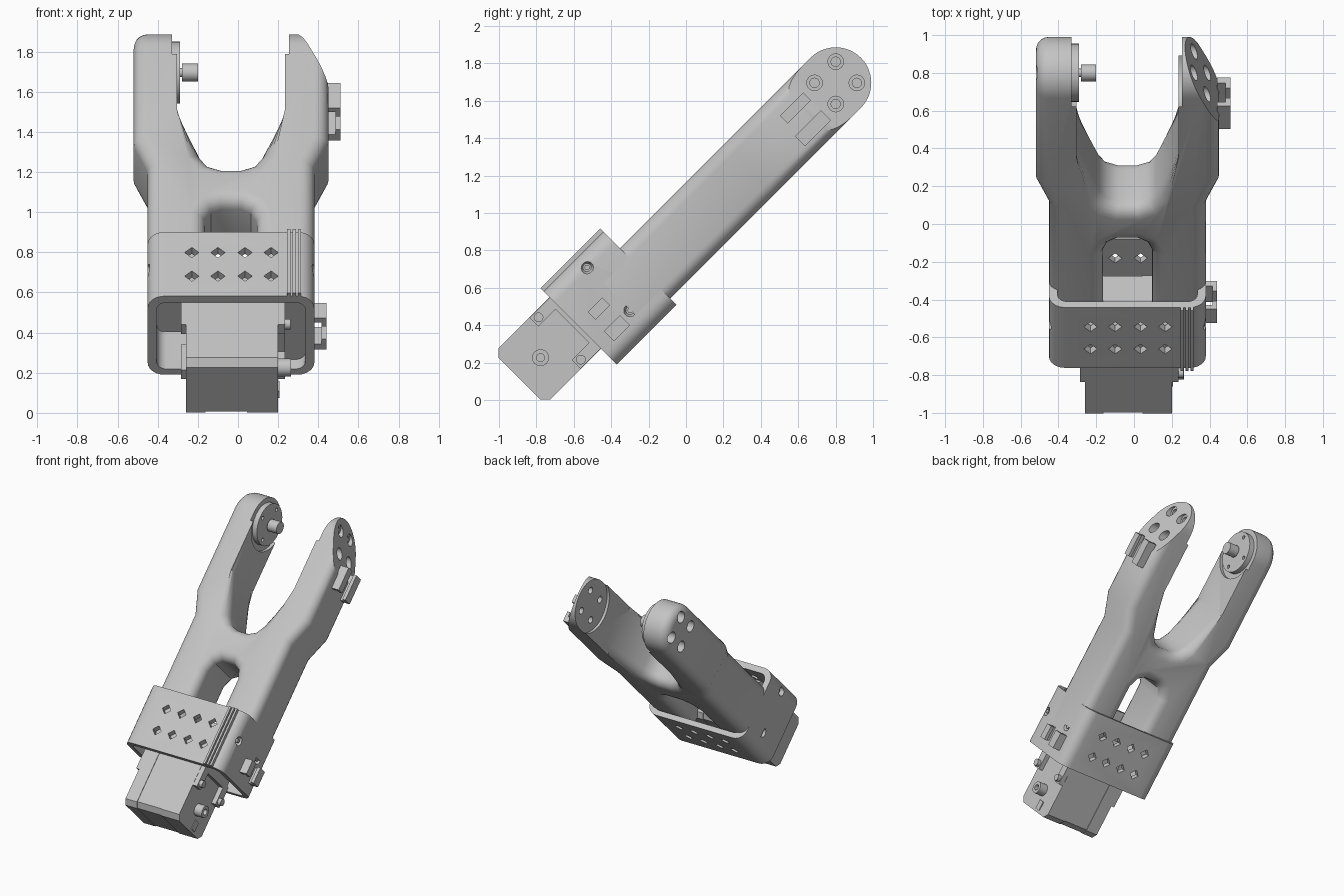
import bpy, bmesh
from math import pi, radians
from mathutils import Matrix, Vector

if "Cube" in bpy.data.objects:
    bpy.data.objects.remove(bpy.data.objects["Cube"])

grey = bpy.data.materials.new("light grey plastic")
grey.use_nodes = True
COLOUR = (0.55, 0.55, 0.55, 1)
grey.diffuse_color = COLOUR
grey.node_tree.nodes["Principled BSDF"].inputs["Base Color"].default_value = COLOUR

# Everything is built lying flat (y along the arm, z through it), then tilted.
TILT = Matrix.Rotation(radians(45), 4, 'X')
MID = -0.035                  # symmetry plane of the arm
AXIS_Y, AXIS_Z = 1.765, 0.633  # joint axis at the fork tips
parts = []


def add_box(bm, x0, x1, y0, y1, z0, z1):
    size = Matrix.Diagonal((x1 - x0, y1 - y0, z1 - z0, 1))
    centre = Vector((x0 + x1, y0 + y1, z0 + z1)) / 2
    return bmesh.ops.create_cube(bm, size=1, matrix=Matrix.Translation(centre) @ size)["verts"]


def add_rod(bm, x0, x1, y, z, r, r2=None, seg=32):
    place = Matrix.Translation(((x0 + x1) / 2, y, z)) @ Matrix.Rotation(pi / 2, 4, 'Y')
    bmesh.ops.create_cone(bm, cap_ends=True, segments=seg, radius1=r,
                          radius2=r if r2 is None else r2, depth=x1 - x0, matrix=place)


def add_prism(bm, points, z0, z1):
    base = bm.faces.new([bm.verts.new((x, y, z0)) for x, y in points])
    top = bmesh.ops.extrude_face_region(bm, geom=[base])["geom"]
    bmesh.ops.translate(bm, vec=(0, 0, z1 - z0),
                        verts=[v for v in top if isinstance(v, bmesh.types.BMVert)])
    bmesh.ops.recalc_face_normals(bm, faces=bm.faces)


def bevel(bm, edges, width, seg):
    bmesh.ops.bevel(bm, geom=edges, offset=width, segments=seg, profile=0.5,
                    affect='EDGES', clamp_overlap=False)


def along(edge, axis):
    d = edge.verts[0].co - edge.verts[1].co
    return abs(d[axis]) > 0.99 * d.length


def finish(bm, name):
    mesh = bpy.data.meshes.new(name)
    bm.to_mesh(mesh)
    bm.free()
    mesh.materials.append(grey)
    obj = bpy.data.objects.new(name, mesh)
    bpy.context.collection.objects.link(obj)
    parts.append(obj)
    return obj


def cut(obj, bm):
    cutter = finish(bm, "cutter")
    parts.remove(cutter)
    cutter.hide_render = True
    bpy.context.view_layer.objects.active = obj
    mod = obj.modifiers.new("cut", 'BOOLEAN')
    mod.operation, mod.object, mod.solver = 'DIFFERENCE', cutter, 'EXACT'
    bpy.ops.object.modifier_apply(modifier=mod.name)
    bpy.data.objects.remove(cutter)


# Forked arm: half outline from the slot round to the valley, mirrored
half = [(0.05, 0.68), (0.10, 0.65), (0.13, 0.58), (0.13, 0.13), (0.415, 0.13),
        (0.415, 0.94), (0.485, 1.12), (0.485, 1.955), (0.27, 1.955), (0.27, 1.32),
        (0.15, 1.01), (0.11, 0.95), (0.05, 0.925)]
outline = [(MID + x, y) for x, y in half] + [(MID - x, y) for x, y in reversed(half)]
bm = bmesh.new()
add_prism(bm, outline, 0.443, 0.823)
bevel(bm, [e for e in bm.edges if along(e, 0) and e.verts[0].co.y > 1.9], 0.1899, 12)
bmesh.ops.remove_doubles(bm, verts=bm.verts, dist=0.001)
soft = []
for e in bm.edges:
    mid = (e.verts[0].co + e.verts[1].co) / 2
    inner_tip = mid.y > 1.35 and abs(mid.x - MID) < 0.4
    if e.is_manifold and e.calc_face_angle() > 1.0 and not inner_tip and mid.y > 0.15:
        soft.append(e)
bevel(bm, soft, 0.07, 5)
arm = finish(bm, "forked_arm")

# Tapered right tip, and the round joint recess between the tips
bm = bmesh.new()
add_prism(bm, [(0.455, 1.53), (0.268, 1.96), (0.3, 2.2), (0.7, 2.2), (0.7, 1.53)], 0.3, 1)
cut(arm, bm)
bm = bmesh.new()
add_rod(bm, -0.33, 0.255, AXIS_Y, AXIS_Z, 0.2, seg=48)
cut(arm, bm)

# Screw holes with wide outer wells
for r, x0, x1 in ((0.025, -0.7, 0.7), (0.042, 0.29, 0.7), (0.042, -0.7, -0.37)):
    bm = bmesh.new()
    for dy in (-0.08, 0.08):
        for dz in (-0.08, 0.08):
            add_rod(bm, x0, x1, AXIS_Y + dy, AXIS_Z + dz, r, seg=16)
    cut(arm, bm)

# Joint horn on the left tip
bm = bmesh.new()
add_rod(bm, -0.335, -0.29, AXIS_Y, AXIS_Z, 0.155)
add_rod(bm, -0.30, -0.255, AXIS_Y, AXIS_Z, 0.088)
horn = finish(bm, "joint_horn")
bm = bmesh.new()
add_rod(bm, -0.28, -0.2, AXIS_Y, AXIS_Z, 0.045)
for dy, dz in ((0.12, 0), (-0.12, 0), (0, 0.12), (0, -0.12)):
    add_rod(bm, -0.31, -0.2, AXIS_Y + dy, AXIS_Z + dz, 0.014, seg=12)
cut(horn, bm)
bm = bmesh.new()
add_rod(bm, -0.30, -0.265, AXIS_Y, AXIS_Z, 0.022, seg=16)
finish(bm, "horn_screw")

# Motor sleeve: rounded open tube
bm = bmesh.new()
add_box(bm, -0.45, 0.38, -0.127, 0.325, 0.396, 0.95)
bevel(bm, [e for e in bm.edges if along(e, 1)], 0.085, 6)
sleeve = finish(bm, "motor_sleeve")
bm = bmesh.new()
add_box(bm, -0.405, 0.335, -0.5, 0.6, 0.436, 0.905)
bevel(bm, [e for e in bm.edges if along(e, 1)], 0.05, 5)
cut(sleeve, bm)

# Diamond vents through both broad plates
bm = bmesh.new()
for x in (-0.23, -0.1, 0.035, 0.165):
    for y in (0.014, 0.18):
        r = 0.036
        add_prism(bm, [(x - r, y), (x, y - r), (x + r, y), (x, y + r)], 0.2, 1.2)
cut(sleeve, bm)

# Countersunk screw holes in the sleeve sides
bm = bmesh.new()
for z in (0.55, 0.875):
    add_rod(bm, 0.35, 0.40, 0.127, z, 0.022, 0.042, seg=20)
    add_rod(bm, -0.47, -0.42, 0.127, z, 0.042, 0.022, seg=20)
cut(sleeve, bm)
bm = bmesh.new()
for z in (0.55, 0.875):
    add_rod(bm, 0.35, 0.375, 0.127, z, 0.014, seg=16)
finish(bm, "sleeve_screws")

# Ribs along the sleeve
bm = bmesh.new()
for x in (0.245, 0.272, 0.299):
    add_box(bm, x, x + 0.016, -0.127, 0.325, 0.92, 0.972)
finish(bm, "sleeve_ribs")

# Inner wall beside the motor
bm = bmesh.new()
add_box(bm, 0.225, 0.35, -0.06, 0.2, 0.43, 0.91)
finish(bm, "inner_wall")

# Cable clips: two facing hooks on each
for name, x, y0, y1, z in (("upper_clip", 0.44, 1.41, 1.605, 0.615),
                           ("lower_clip", 0.37, -0.05, 0.07, 0.60)):
    length = y1 - y0
    bm = bmesh.new()
    add_box(bm, x, x + 0.07, y0, y1, z - 0.105, z - 0.065)
    add_box(bm, x + 0.045, x + 0.07, y0, y1, z - 0.105, z - 0.03)
    add_box(bm, x, x + 0.07, y0 + length * 0.1, y1, z + 0.075, z + 0.105)
    add_box(bm, x + 0.045, x + 0.07, y0 + length * 0.1, y1, z + 0.045, z + 0.105)
    finish(bm, name)

# Motor body: three stacked case sections with chamfered ends
for name, x0, x1, inset in (("motor_left_case", -0.26, -0.162, 0),
                            ("motor_middle_case", -0.164, 0.047, 0.004),
                            ("motor_right_case", 0.045, 0.2, 0)):
    bm = bmesh.new()
    add_box(bm, x0, x1, -0.55 + inset, 0.165, 0.516 + inset, 0.905 - inset)
    bevel(bm, [e for e in bm.edges if along(e, 0)], 0.036, 1)
    finish(bm, name)

# Motor output boss and its screw
bm = bmesh.new()
add_rod(bm, 0.19, 0.265, -0.39, 0.71, 0.045)
boss = finish(bm, "motor_boss")
bm = bmesh.new()
add_rod(bm, 0.23, 0.3, -0.39, 0.71, 0.022, seg=16)
cut(boss, bm)

# Corner tabs, flange and plug on the motor sides
bm = bmesh.new()
for z in (0.55, 0.87):
    add_box(bm, 0.19, 0.235, -0.28, -0.12, z - 0.033, z + 0.033)
    add_rod(bm, 0.22, 0.262, -0.245, z, 0.026, seg=16)
    add_box(bm, -0.285, -0.25, -0.28, -0.1, z - 0.033, z + 0.033)
add_box(bm, 0.19, 0.235, -0.15, -0.06, 0.54, 0.88)
add_box(bm, 0.19, 0.207, -0.53, -0.46, 0.66 - 0.025, 0.66 + 0.025)
finish(bm, "motor_tabs")

# Smooth the rounded forms and tilt everything into place
for obj in parts:
    bpy.ops.object.select_all(action='DESELECT')
    obj.select_set(True)
    bpy.context.view_layer.objects.active = obj
    bpy.ops.object.shade_smooth_by_angle(angle=radians(35))
    obj.matrix_world = TILT
